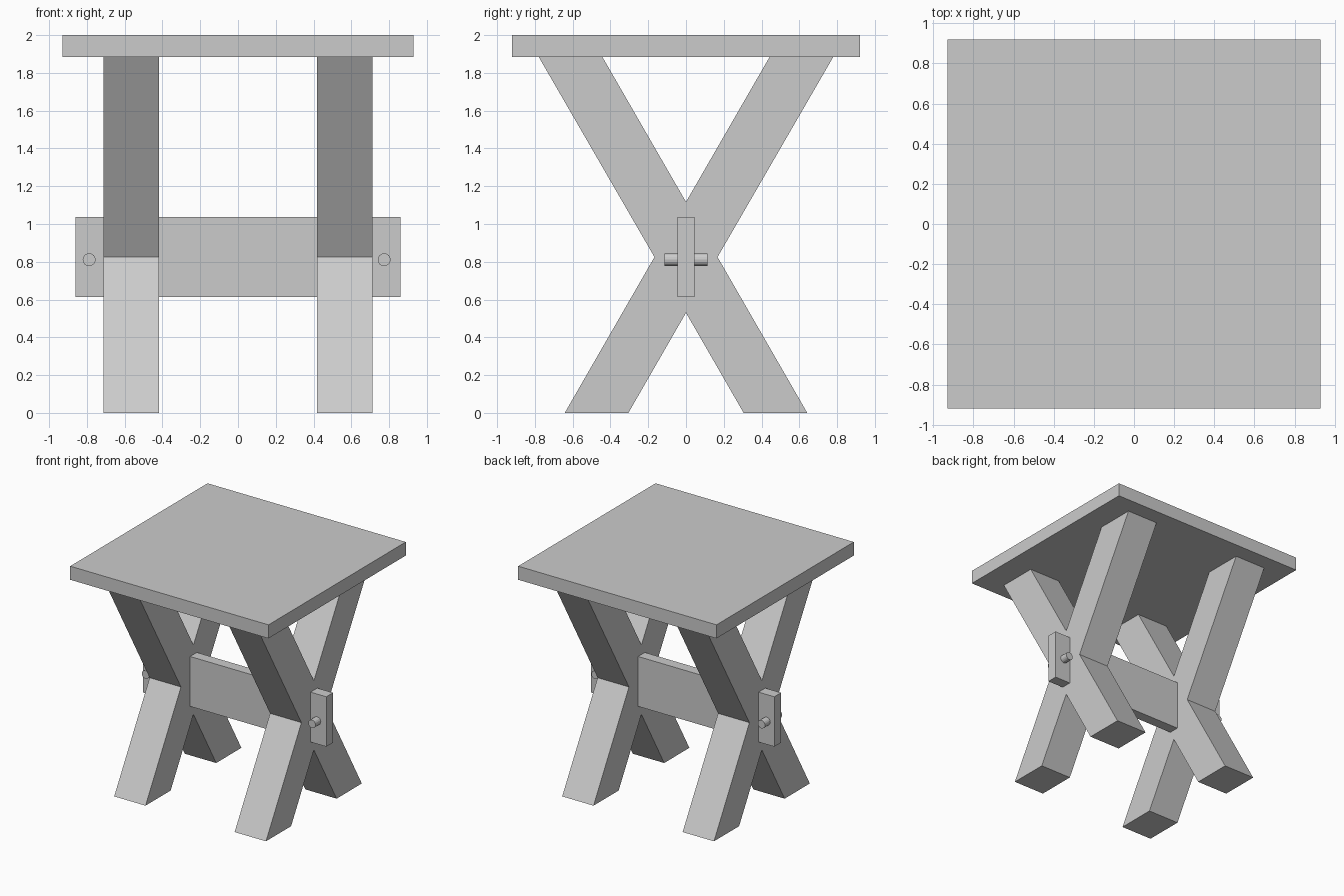
import bpy, bmesh
from math import radians
from mathutils import Matrix

if "Cube" in bpy.data.objects:
    bpy.data.objects.remove(bpy.data.objects["Cube"])


def finish(name, bm):
    bmesh.ops.recalc_face_normals(bm, faces=bm.faces)
    mesh = bpy.data.meshes.new(name)
    bm.to_mesh(mesh)
    bm.free()
    obj = bpy.data.objects.new(name, mesh)
    bpy.context.collection.objects.link(obj)
    return obj


def box(name, x, y, z0, z1):
    """Box centred on x = y = 0, with half sizes x and y."""
    bm = bmesh.new()
    bmesh.ops.create_cube(bm, size=1, matrix=Matrix.Translation((0, 0, (z0 + z1) / 2))
                          @ Matrix.Diagonal((2 * x, 2 * y, z1 - z0, 1)))
    return finish(name, bm)


def extrude_x(name, profile, x0, x1):
    """Extrude a (y, z) outline from x0 to x1."""
    bm = bmesh.new()
    face = bm.faces.new([bm.verts.new((x0, y, z)) for y, z in profile])
    new = bmesh.ops.extrude_face_region(bm, geom=[face], use_keep_orig=True)
    verts = [g for g in new["geom"] if isinstance(g, bmesh.types.BMVert)]
    bmesh.ops.translate(bm, verts=verts, vec=(x1 - x0, 0, 0))
    return finish(name, bm)


def peg(name, x, z, radius, length):
    bm = bmesh.new()
    bmesh.ops.create_cone(bm, cap_ends=True, segments=16, radius1=radius, radius2=radius,
                          depth=length, matrix=Matrix.Translation((x, 0, z))
                          @ Matrix.Rotation(radians(90), 4, 'X'))
    return finish(name, bm)


# Table top
box("table_top", 0.93, 0.92, 1.885, 2.0)

# X-shaped trestles: right half of the outline, mirrored in y
half = [(0, 0.53), (0.305, 0), (0.642, 0), (0.167, 0.825),
        (0.78, 1.885), (0.443, 1.885), (0, 1.117)]
outline = half + [(-y, z) for y, z in half[-2:0:-1]]
for side, x0 in (("left", -0.712), ("right", 0.418)):
    extrude_x(side + "_trestle", outline, x0, x0 + 0.294)

# Stretcher board through both trestles
box("stretcher", 0.86, 0.045, 0.614, 1.037)

# Locking pegs through the stretcher ends
for side, x in (("left", -0.788), ("right", 0.774)):
    peg(side + "_peg", x, 0.811, 0.034, 0.23)
